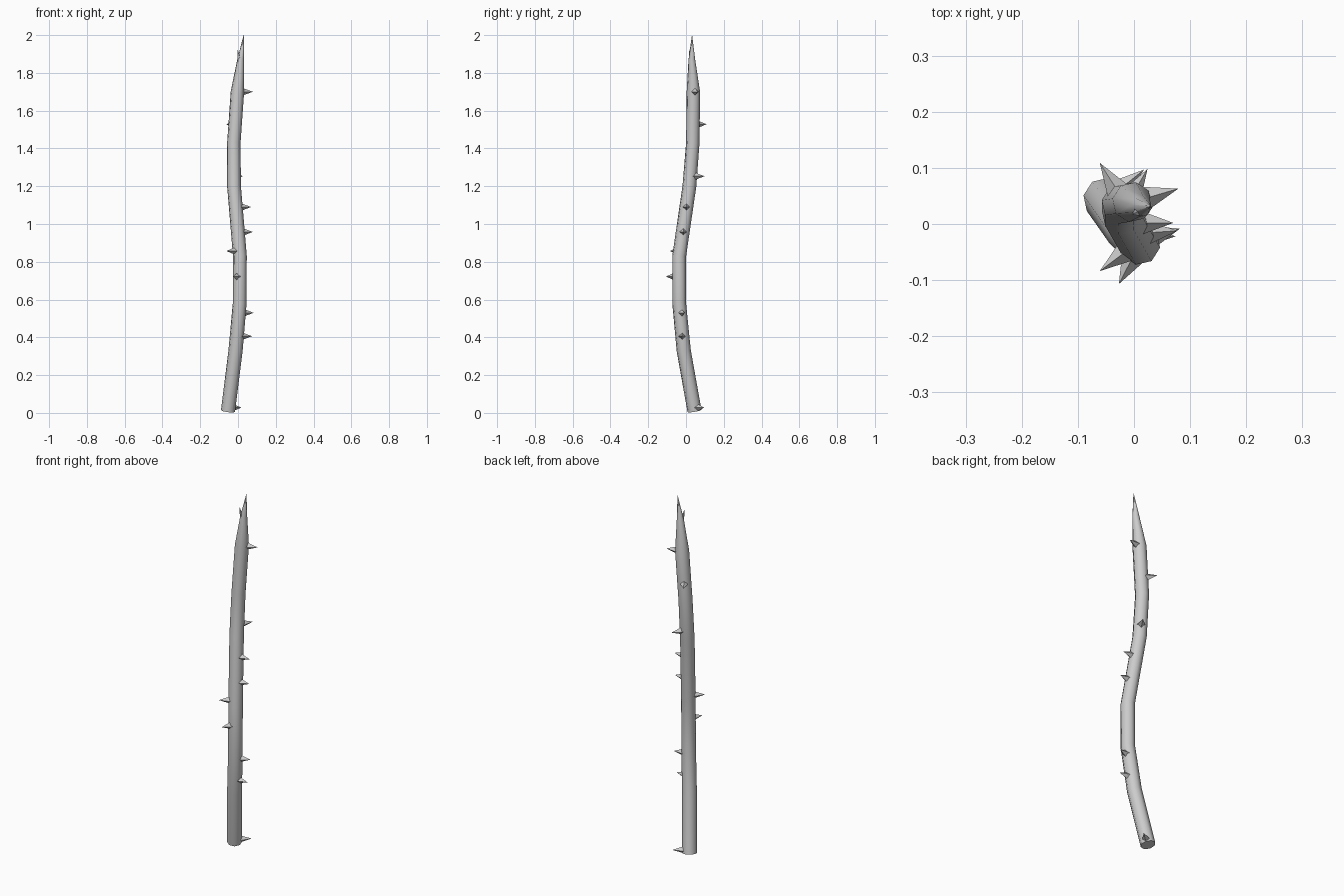
import bpy, bmesh, math
from mathutils import Vector

if "Cube" in bpy.data.objects:
    bpy.data.objects.remove(bpy.data.objects["Cube"])

# Stem path: x, y, z, radius
PATH = [(-0.053, 0.045, 0.010, 0.038), (-0.013, -0.012, 0.33, 0.038),
        (0.009, -0.036, 0.58, 0.037), (0.010, -0.036, 0.83, 0.037),
        (-0.021, 0.018, 1.20, 0.037), (-0.022, 0.036, 1.43, 0.036),
        (-0.003, 0.039, 1.70, 0.036), (0.014, 0.031, 1.87, 0.018),
        (0.030, 0.032, 2.00, 0.0005)]


def centre_at(z):
    for a, b in zip(PATH, PATH[1:]):
        if a[2] <= z <= b[2]:
            return Vector(a[:3]).lerp(Vector(b[:3]), (z - a[2]) / (b[2] - a[2]))


# Bent eight-sided stem tapering to a point
curve = bpy.data.curves.new("stem", 'CURVE')
curve.dimensions = '3D'
curve.bevel_depth = 1.0
curve.bevel_resolution = 2
curve.use_fill_caps = True
spline = curve.splines.new('POLY')
spline.points.add(len(PATH) - 1)
for p, (x, y, z, r) in zip(spline.points, PATH):
    p.co = (x, y, z, 1)
    p.radius = r
stem = bpy.data.objects.new("stem", curve)
bpy.context.collection.objects.link(stem)
bpy.context.view_layer.objects.active = stem
stem.select_set(True)
bpy.ops.object.convert(target='MESH')
bpy.ops.object.shade_smooth_by_angle(angle=math.radians(50))


# Four-sided pyramid thorn from base to tip
def thorn(name, base, tip, r):
    base, tip = Vector(base), Vector(tip)
    d = tip - base
    bm = bmesh.new()
    bmesh.ops.create_cone(bm, cap_ends=True, segments=4, radius1=r, radius2=0, depth=d.length)
    me = bpy.data.meshes.new(name)
    bm.to_mesh(me)
    bm.free()
    ob = bpy.data.objects.new(name, me)
    ob.rotation_mode = 'QUATERNION'
    ob.rotation_quaternion = d.to_track_quat('Z', 'Y')
    ob.location = (base + tip) / 2
    bpy.context.collection.objects.link(ob)


# Side thorns, given by their tips
TIPS = [(0.018, 0.097, 0.028), (0.074, -0.022, 0.406), (0.082, -0.008, 0.53),
        (-0.027, -0.107, 0.722), (-0.061, -0.084, 0.857), (0.078, -0.012, 0.958),
        (0.070, 0.002, 1.09), (0.024, 0.098, 1.253), (-0.061, 0.109, 1.528),
        (0.079, 0.063, 1.70)]
for i, tip in enumerate(TIPS):
    tip = Vector(tip)
    c = centre_at(tip.z)
    out = (tip - c).normalized()
    thorn(f"side_thorn_{i + 1}", c + out * 0.028, tip, 0.02)

# Small thorns beside the tip
thorn("tip_thorn_1", (0.010, 0.024, 1.855), (-0.003, 0.017, 1.925), 0.012)
thorn("tip_thorn_2", (0.014, 0.026, 1.855), (0.012, 0.022, 1.908), 0.012)
